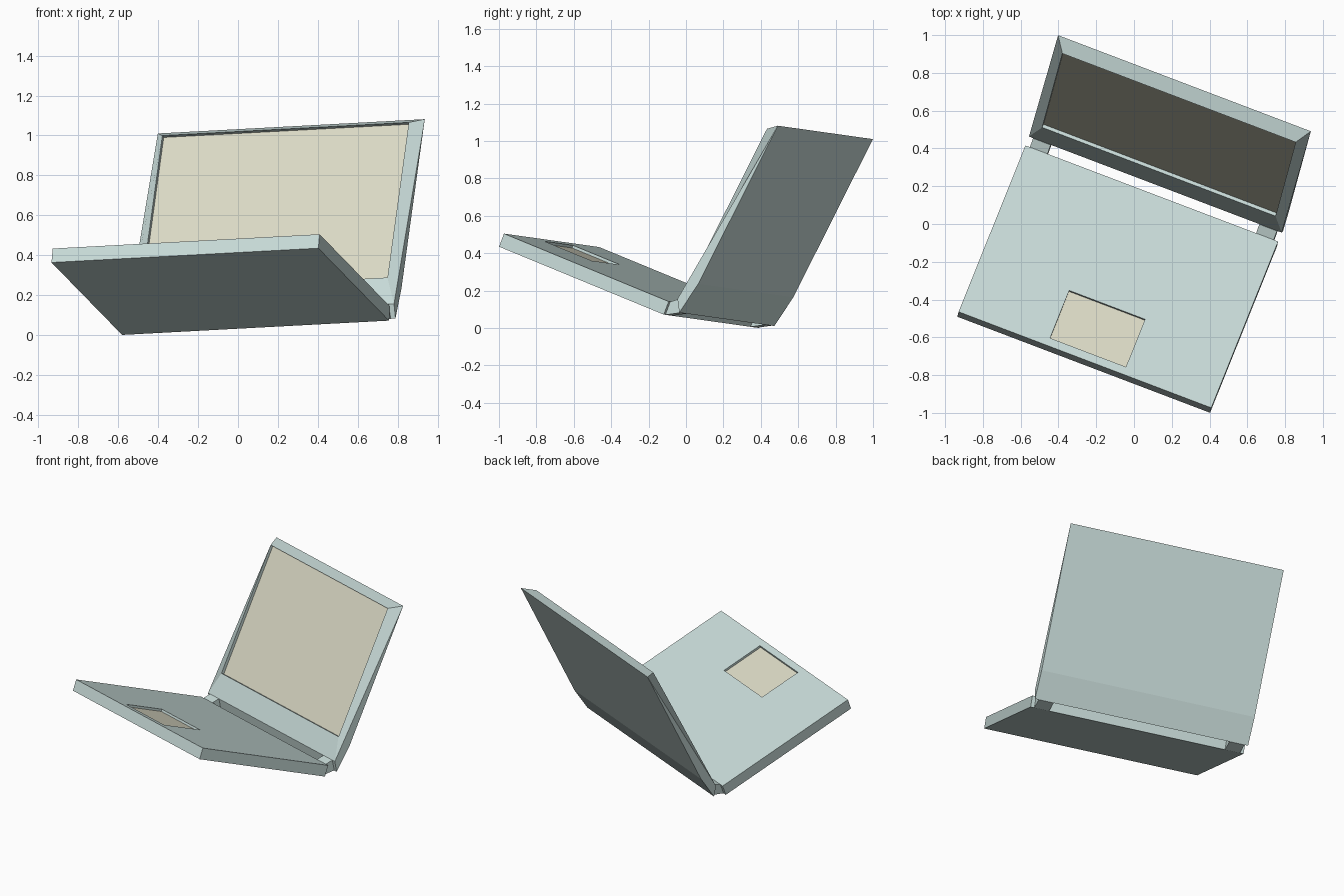
import bpy, bmesh
from mathutils import Vector, Matrix

if "Cube" in bpy.data.objects:
    bpy.data.objects.remove(bpy.data.objects["Cube"])

def material(name, rgb):
    m = bpy.data.materials.new(name)
    m.diffuse_color = (*rgb, 1)
    m.use_nodes = True
    m.node_tree.nodes["Principled BSDF"].inputs["Base Color"].default_value = m.diffuse_color
    return m

SHELL = material("pale blue grey", (0.58, 0.71, 0.69))
PANEL = material("warm cream", (0.71, 0.70, 0.56))

def frame(origin, u, v):
    # local x = u, local y = v, local z = u cross v
    u = Vector(u).normalized()
    v = Vector(v)
    v = (v - u * v.dot(u)).normalized()
    m = Matrix((u, v, u.cross(v))).transposed().to_4x4()
    m.translation = origin
    return m

def prism(bm, profile, x0, x1):
    # extrude a (y, z) profile along x; returns side faces
    a = [bm.verts.new((x0, y, z)) for y, z in profile]
    b = [bm.verts.new((x1, y, z)) for y, z in profile]
    bm.faces.new(a)
    bm.faces.new(b[::-1])
    n = len(a)
    return [bm.faces.new((a[i], b[i], b[(i + 1) % n], a[(i + 1) % n])) for i in range(n)]

def recess(bm, face, rect, depth):
    # sink a coloured panel into a quad face; rect follows the face corners
    outer = list(face.verts)
    bm.faces.remove(face)
    rim = [bm.verts.new(p) for p in rect]
    low = [bm.verts.new(Vector(p) + Vector(depth)) for p in rect]
    rim = [min(rim, key=lambda r: (r.co - o.co).length) for o in outer]
    low = [min(low, key=lambda r: (r.co - o.co).length) for o in outer]
    for i in range(4):
        j = (i + 1) % 4
        bm.faces.new((outer[i], outer[j], rim[j], rim[i]))
        bm.faces.new((rim[i], rim[j], low[j], low[i]))
    bm.faces.new(low).material_index = 1

def finish(bm, name, matrix):
    bmesh.ops.recalc_face_normals(bm, faces=bm.faces)
    bm.transform(matrix)
    me = bpy.data.meshes.new(name)
    bm.to_mesh(me)
    bm.free()
    me.materials.append(SHELL)
    me.materials.append(PANEL)
    bpy.context.collection.objects.link(bpy.data.objects.new(name, me))

W = 1.433          # shared width
U = (0.934, -0.355, 0.050)
BASE = frame((-0.935, -0.491, 0.363), U, (0.349, 0.866, -0.357))
LID = frame((-0.556, 0.463, 0.084), U, (0.337, 0.822, -0.460))

# Base slab with sunken touch pad
D, T = 1.016, 0.075
bm = bmesh.new()
sides = prism(bm, [(0, 0), (D, 0), (D, T), (0, T)], 0, W)
recess(bm, sides[2], [(x, y, T) for x in (0.502, 0.932) for y in (0.045, 0.336)], (0, 0, -0.015))
finish(bm, "keyboard_base", BASE)

# Lid with angled lower edge and sunken screen
H = 1.079
bm = bmesh.new()
sides = prism(bm, [(0, 0), (0.044, -0.06), (0.067, 0.125), (0.067, H)], 0, W)
recess(bm, sides[3], [(x, 0, z) for x in (0.055, W - 0.055) for z in (0.152, H - 0.05)], (0, 0.02, 0))
finish(bm, "screen_lid", LID)

# Two hinge blocks bridging base and lid
for name, x in (("left_hinge", 0.025), ("right_hinge", W - 0.125)):
    bm = bmesh.new()
    prism(bm, [(D, 0), (1.095, 0.043), (1.057, 0.107), (D, T)], x, x + 0.1)
    finish(bm, name, BASE)
